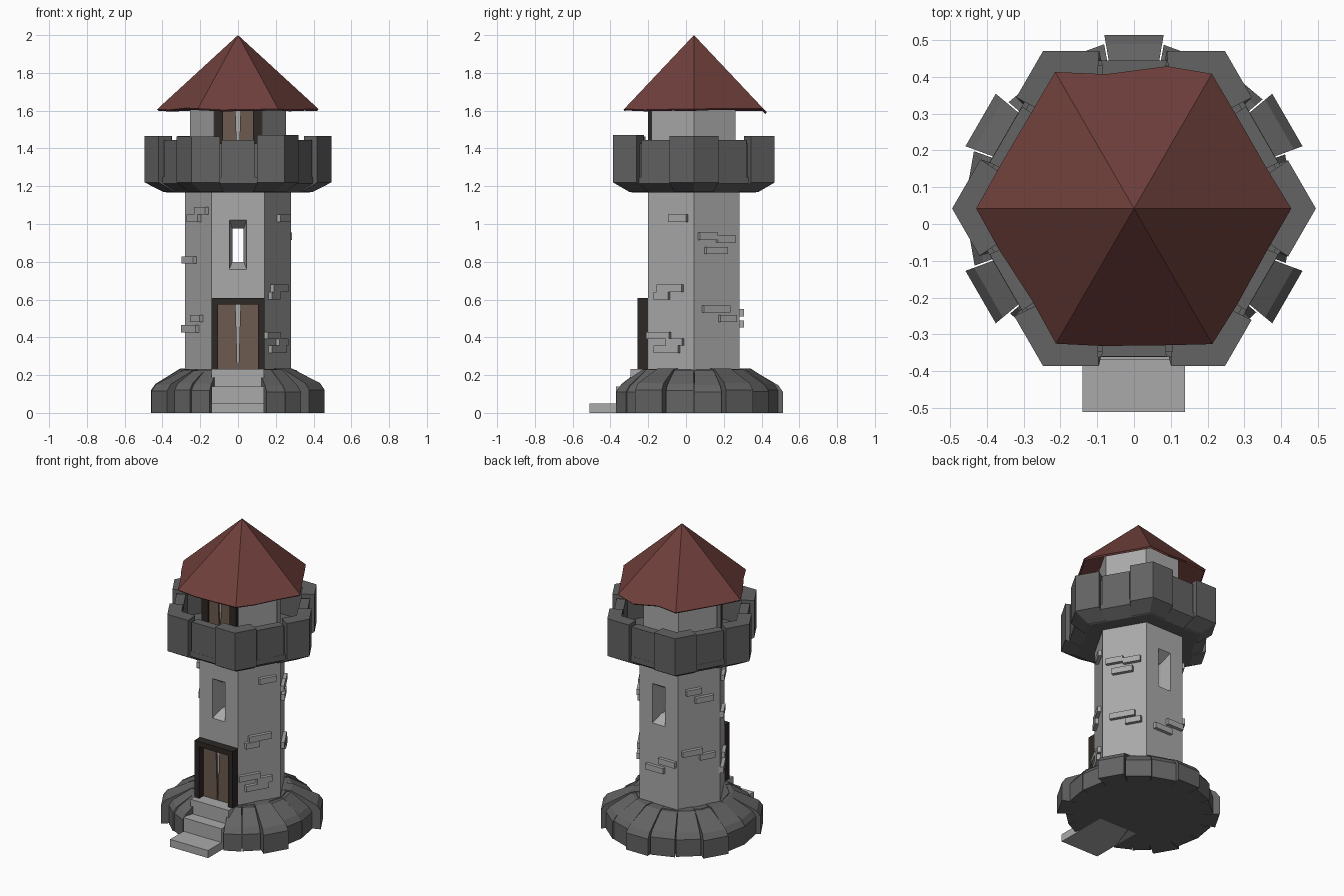
import bpy, bmesh, random
from math import sin, cos, radians
from mathutils import Vector

if "Cube" in bpy.data.objects:
    bpy.data.objects.remove(bpy.data.objects["Cube"])

random.seed(4)
CY = 0.042          # tower axis in y
AX = Vector((0, CY, 0))


def material(name, rgb):
    m = bpy.data.materials.new(name)
    m.diffuse_color = (*rgb, 1)
    m.use_nodes = True
    m.node_tree.nodes["Principled BSDF"].inputs["Base Color"].default_value = m.diffuse_color
    return m


STONE = material("stone", (0.40, 0.40, 0.40))
DARK = material("dark_stone", (0.125, 0.125, 0.125))
ROOF = material("roof_red", (0.157, 0.050, 0.044))
WOOD = material("door_wood", (0.150, 0.104, 0.078))
FRAME = material("dark_wood", (0.026, 0.021, 0.018))


def finish(name, bm, mat):
    me = bpy.data.meshes.new(name)
    bm.to_mesh(me)
    bm.free()
    ob = bpy.data.objects.new(name, me)
    bpy.context.collection.objects.link(ob)
    me.materials.append(mat)
    return ob


def loft(name, rings, mat=STONE):
    """Closed solid through a list of equal-length point rings."""
    bm = bmesh.new()
    vs = [[bm.verts.new(p) for p in r] for r in rings]
    n = len(vs[0])
    for a, b in zip(vs, vs[1:]):
        for i in range(n):
            j = (i + 1) % n
            bm.faces.new((a[i], a[j], b[j], b[i]))
    bm.faces.new(vs[0])
    bm.faces.new(vs[-1])
    bmesh.ops.recalc_face_normals(bm, faces=bm.faces)
    return finish(name, bm, mat)


def polar(r, deg, z=0):
    return Vector((r * cos(radians(deg)), CY + r * sin(radians(deg)), z))


def drum(name, levels, sides=6, mat=STONE):
    """Stacked polygon rings from (radius, z) levels."""
    return loft(name, [[polar(r, 360 * i / sides, z) for i in range(sides)] for r, z in levels], mat)


def box(name, x0, x1, y0, y1, z0, z1, mat=STONE):
    return loft(name, [[(x0, y0, z), (x1, y0, z), (x1, y1, z), (x0, y1, z)] for z in (z0, z1)], mat)


# shaft with a flared slit window running front to back
shaft = drum("shaft", [(0.28, 0.2), (0.28, 1.18)])


def slit(y, w, z0, z1):
    return [(-w, y, z0), (w, y, z0), (w, y, z1), (-w, y, z1)]


cutter = loft("window_cutter", [slit(CY - 0.25, 0.048, 0.755, 1.025), slit(CY - 0.17, 0.03, 0.8, 0.975),
                                slit(CY + 0.17, 0.03, 0.8, 0.975), slit(CY + 0.25, 0.048, 0.755, 1.025)])
cutter.hide_render = True
mod = shaft.modifiers.new("window", 'BOOLEAN')
mod.object = cutter
mod.solver = 'EXACT'
bpy.context.view_layer.objects.active = shaft
bpy.ops.object.modifier_apply(modifier="window")
bpy.data.objects.remove(cutter)

# loose bricks standing proud of the shaft: face angle, sideways offset, height, width
BRICKS = [(-30, .05, 1.03, .11), (-30, 0, .66, .15), (-30, -.05, .62, .09), (-30, -.07, .41, .14),
          (-30, .03, .375, .10), (-30, -.02, .337, .15), (30, -.06, .935, .11), (30, .05, .92, .11),
          (30, -.01, .86, .13), (30, -.01, .55, .16), (30, .06, .5, .10),
          (210, .05, 1.07, .12), (210, -.03, 1.03, .12), (210, -.08, .81, .12), (210, 0, .5, .10),
          (210, -.07, .445, .15), (150, -.04, 1.0, .10), (150, .03, .94, .12), (150, -.05, .6, .13),
          (150, .05, .56, .10), (90, .07, .53, .12), (90, -.02, .47, .13)]
for a, t, z, w in BRICKS:
    n = Vector((cos(radians(a)), sin(radians(a)), 0))
    s = Vector((-n.y, n.x, 0))
    loft("wall_brick", [[AX + n * d + s * (t + u * w / 2) + Vector((0, 0, z + v * 0.019))
                         for u, v in ((-1, -1), (1, -1), (1, 1), (-1, 1))] for d in (0.22, 0.264)])

# flared foot: core and ring of wedge stones, left open for the stairs
drum("foot_core", [(0.40, 0), (0.34, 0.12), (0.285, 0.232)], 12, DARK)
cuts = [-70, -55, -40, -20, 0, 20, 40, 60, 80, 100, 120, 140, 160, 180, 200, 220, 235, 250]
for a0, a1 in zip(cuts, cuts[1:]):
    mid = (a0 + a1) / 2
    r = random.uniform(0.43, 0.465)
    if mid % 60 == 30:                      # proud stones at the face centres
        r = 0.478 if mid == 90 else 0.488
    h = random.uniform(0.13, 0.145)
    top = random.uniform(0.225, 0.237)
    prof = [(0.2, 0), (r, 0), (r, h - 0.02), (r - 0.025, h + 0.015), (0.305, top), (0.2, top)]
    loft("foot_stone", [[polar(q, a, z) for q, z in prof] for a in (a0 + 0.3, a1 - 0.3)], DARK)

# stairs
for y, z in ((-0.51, 0.05), (-0.37, 0.14), (-0.295, 0.233)):
    box("stair_step", -0.14, 0.138, y, -0.15, 0, z)


def door(y_wall, half, z0, z1, jamb, proud):
    """Framed double door with a ragged gap between the leaves."""
    yf = y_wall - proud
    for s in (-1, 1):
        x = sorted((s * half, s * (half - jamb)))
        box("door_jamb", x[0], x[1], yf, y_wall + 0.02, z0, z1 - jamb, FRAME)
        x = half - jamb
        loft("door_leaf", [[(s * x, y, z0), (s * 0.003, y, z0), (s * 0.008, y, (z0 + z1) / 2),
                            (s * 0.013, y, z1 - jamb), (s * x, y, z1 - jamb)]
                           for y in (y_wall - 0.012, y_wall + 0.02)], WOOD)
    box("door_lintel", -half, half, yf, y_wall + 0.02, z1 - jamb, z1, FRAME)


door(CY - 0.2425, 0.14, 0.23, 0.608, 0.035, 0.055)

# gallery underside and floor
drum("gallery_floor", [(0.38, 1.168), (0.465, 1.215), (0.465, 1.25)], 6, DARK)


def wall_block(name, plan, top):
    """Parapet block whose foot tapers in towards the tower."""
    rings = []
    for k, z in ((0.80, 1.17), (1, 1.22), (1, top)):
        rings.append([AX + (p - AX) * k + Vector((0, 0, z)) for p in plan])
    loft(name, rings, DARK)


# parapet: corner blocks with lower, recessed blocks between them
R = 0.494
for i in range(6):
    a = 60 * i
    v, nxt, prv = polar(R, a), polar(R, a + 60), polar(R, a - 60)
    iv, inx, ipr = polar(R - 0.095, a), polar(R - 0.095, a + 60), polar(R - 0.095, a - 60)
    f = random.uniform(0.29, 0.32)
    g = random.uniform(0.29, 0.32)
    wall_block("corner_merlon", [v, v.lerp(nxt, f), iv.lerp(inx, f - 0.06), iv,
                                 iv.lerp(ipr, g - 0.06), v.lerp(prv, g)], random.uniform(1.462, 1.473))
    m0, m1 = polar(R - 0.03, a), polar(R - 0.03, a + 60)
    wall_block("middle_merlon", [m0.lerp(m1, 0.31), m0.lerp(m1, 0.69), iv.lerp(inx, 0.71),
                                 iv.lerp(inx, 0.29)], 1.445)
    wall_block("parapet_infill", [polar(R - 0.045, a), polar(R - 0.045, a + 60), inx, iv], 1.425)

# upper room and its door
drum("upper_room", [(0.255, 1.2), (0.255, 1.72)])
door(CY - 0.221, 0.125, 1.25, 1.65, 0.045, 0.022)

# hexagonal roof shell with a slightly ragged eave
bm = bmesh.new()
apex = Vector((0, CY, 2.0))
tip = bm.verts.new(apex)
rim = []
for i in range(6):
    c0, c1 = polar(0.425, 60 * i, 1.61), polar(0.425, 60 * i + 60, 1.61)
    for t in (0, 0.3, 0.68):
        k = random.uniform(0.99, 1.015)
        if i == 1 and t == 0.3:             # bulge in the back eave
            k = 1.05
        rim.append(bm.verts.new(apex + (c0.lerp(c1, t) - apex) * k))
for i in range(len(rim)):
    bm.faces.new((tip, rim[i], rim[(i + 1) % len(rim)]))
bmesh.ops.recalc_face_normals(bm, faces=bm.faces)
bmesh.ops.dissolve_limit(bm, angle_limit=radians(1), verts=bm.verts, edges=bm.edges)
roof = finish("roof", bm, ROOF)
shell = roof.modifiers.new("shell", 'SOLIDIFY')
shell.thickness = 0.012
shell.offset = -1
